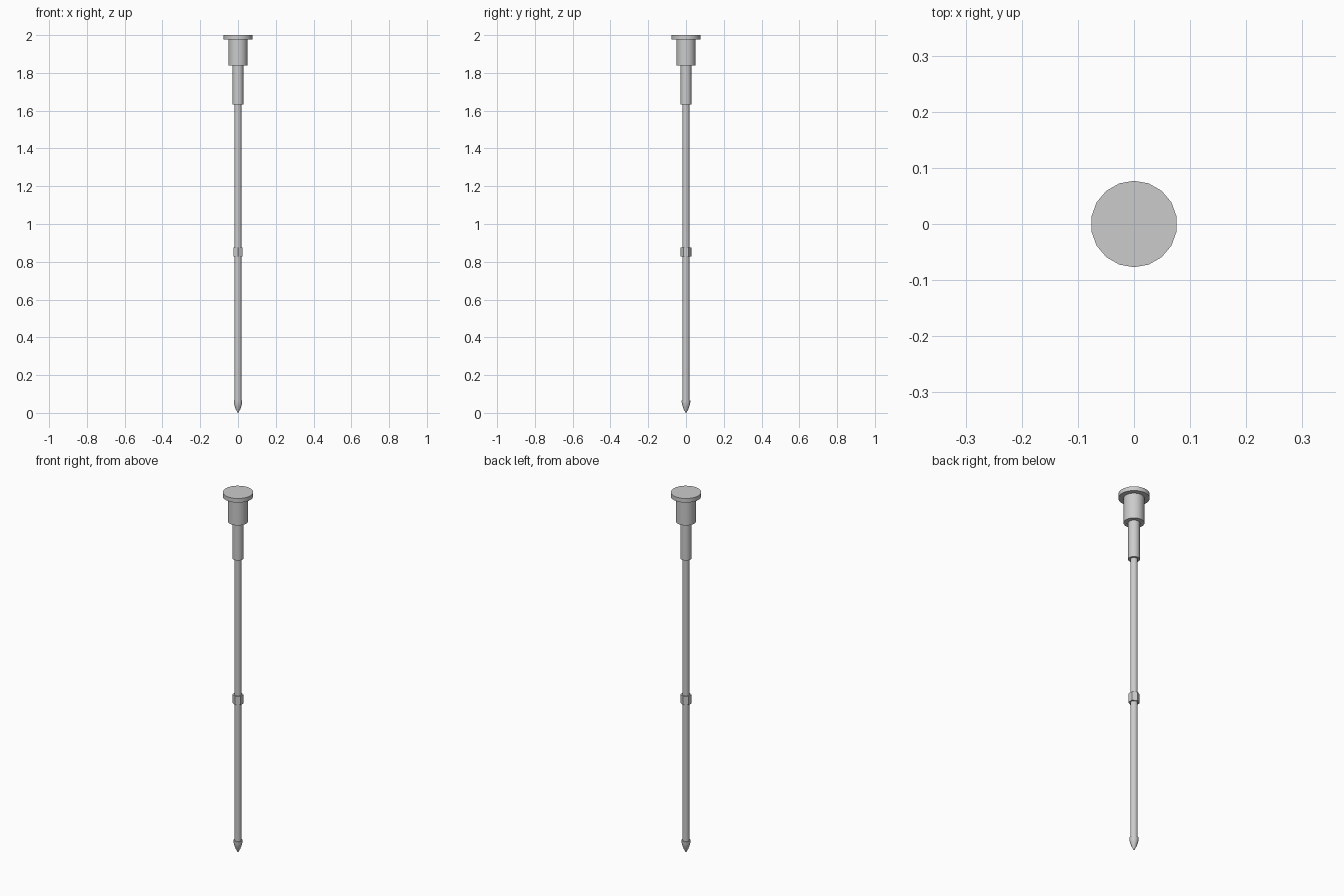
import bpy, bmesh
from math import sin, cos, pi

if "Cube" in bpy.data.objects:
    bpy.data.objects.remove(bpy.data.objects["Cube"])


def lathe(name, profile, sides):
    """Closed solid from (radius, z) rings, bottom to top; first corner faces +y."""
    bm = bmesh.new()
    rings = []
    for r, z in profile:
        rings.append([bm.verts.new((r * sin(2 * pi * i / sides),
                                    r * cos(2 * pi * i / sides), z))
                      for i in range(sides)])
    for a, b in zip(rings, rings[1:]):
        for i in range(sides):
            j = (i + 1) % sides
            bm.faces.new((a[i], a[j], b[j], b[i]))
    bm.faces.new(rings[0])
    bm.faces.new(rings[-1])
    bmesh.ops.recalc_face_normals(bm, faces=bm.faces)
    mesh = bpy.data.meshes.new(name)
    bm.to_mesh(mesh)
    bm.free()
    obj = bpy.data.objects.new(name, mesh)
    bpy.context.collection.objects.link(obj)
    return obj


def cylinder(name, radius, z0, z1, sides=18):
    return lathe(name, [(radius, z0), (radius, z1)], sides)


# Stepped head
cylinder("top_flange", 0.077, 1.977, 2.0)
cylinder("head_housing", 0.051, 1.838, 1.977)
cylinder("sleeve", 0.029, 1.633, 1.838)

# Long rod and its hexagonal coupling
cylinder("rod", 0.0185, 0.05, 1.633)
cylinder("coupling_nut", 0.028, 0.827, 0.876, 6)

# Bullet-shaped point
lathe("tip", [(0.002, 0.0), (0.012, 0.019), (0.019, 0.038),
              (0.0225, 0.055), (0.0225, 0.066)], 18)

# Soft shading on the round parts, crisp rims
for obj in bpy.context.collection.objects:
    obj.select_set(True)
    bpy.context.view_layer.objects.active = obj
bpy.ops.object.shade_smooth_by_angle()
